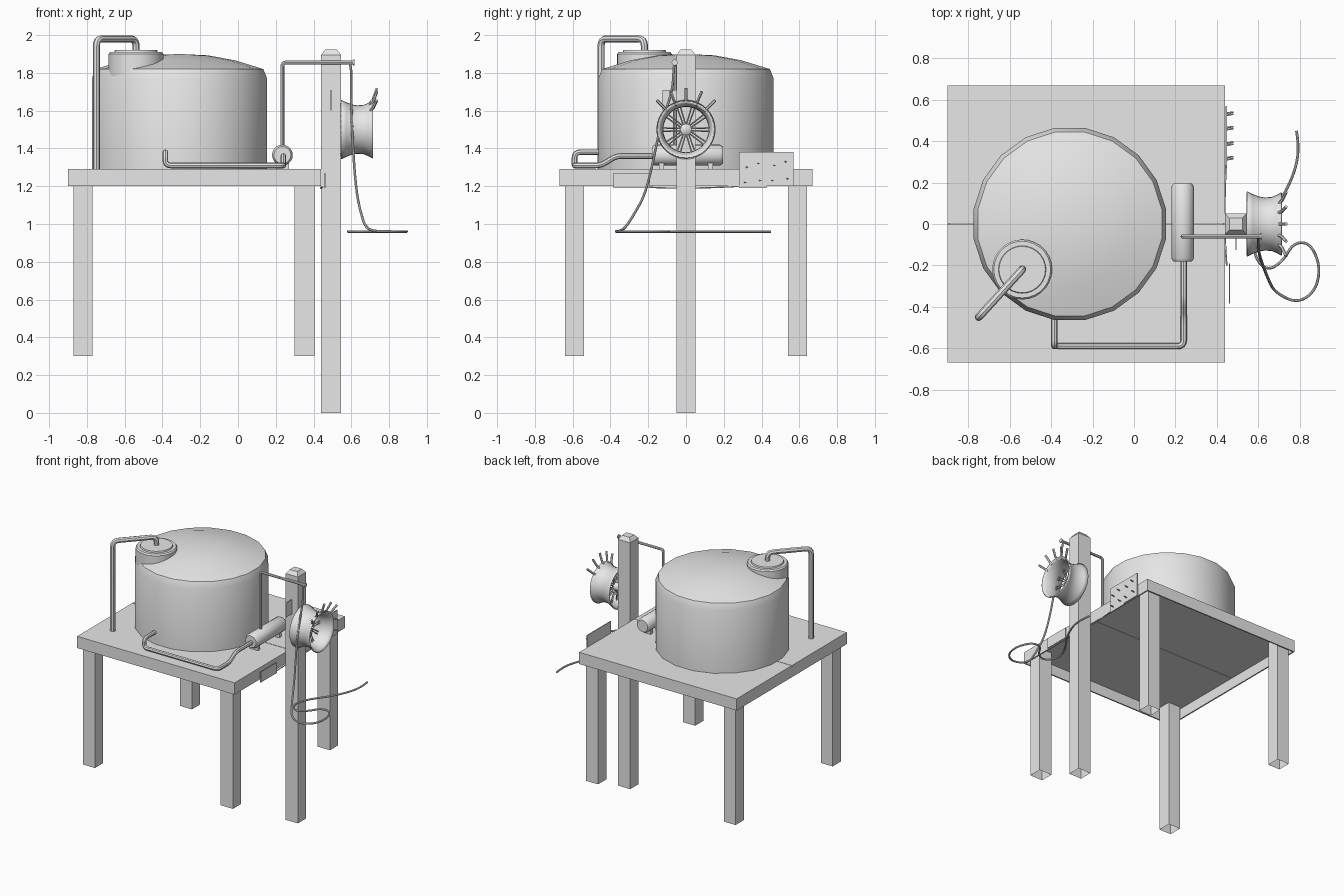
import bpy, bmesh, math
from math import sin, cos, pi, radians
from mathutils import Vector, Matrix

cube = bpy.data.objects.get("Cube")
if cube:
    bpy.data.objects.remove(cube, do_unlink=True)

grey = bpy.data.materials.new("plain_grey")
grey.use_nodes = True
grey.diffuse_color = (0.8, 0.8, 0.8, 1)
grey.node_tree.nodes["Principled BSDF"].inputs["Base Color"].default_value = (0.8, 0.8, 0.8, 1)


def finish(ob, smooth=True):
    ob.data.materials.clear()
    ob.data.materials.append(grey)
    bpy.ops.object.select_all(action='DESELECT')
    ob.select_set(True)
    bpy.context.view_layer.objects.active = ob
    if smooth:
        bpy.ops.object.shade_smooth_by_angle(angle=radians(35))
    return ob


def from_bmesh(name, bm, smooth=False):
    mesh = bpy.data.meshes.new(name)
    bmesh.ops.recalc_face_normals(bm, faces=bm.faces)
    bm.to_mesh(mesh)
    bm.free()
    ob = bpy.data.objects.new(name, mesh)
    bpy.context.collection.objects.link(ob)
    return finish(ob, smooth)


def box(name, lo, hi, open_bottom=False, tip=0):
    """Box between two corners; may lose its bottom or gain a blunt pyramid tip."""
    lo, hi = Vector(lo), Vector(hi)
    bm = bmesh.new()
    size = Matrix.Diagonal((*(hi - lo), 1))
    bmesh.ops.create_cube(bm, size=1, matrix=Matrix.Translation((lo + hi) / 2) @ size)
    bm.normal_update()
    top = max(bm.faces, key=lambda f: f.calc_center_median().z)
    bottom = min(bm.faces, key=lambda f: f.calc_center_median().z)
    if tip:
        bmesh.ops.inset_individual(bm, faces=[top], thickness=0.03, depth=tip)
    if open_bottom:
        bmesh.ops.delete(bm, geom=[bottom], context='FACES')
    return from_bmesh(name, bm)


def lathe(name, profile, sides, centre, axis='Z', turn=0):
    """Revolve (radius, height) points about an axis through centre."""
    bm = bmesh.new()
    verts = [bm.verts.new((r, 0, h)) for r, h in profile]
    edges = [bm.edges.new(pair) for pair in zip(verts, verts[1:])]
    bmesh.ops.spin(bm, geom=verts + edges, cent=(0, 0, 0), axis=(0, 0, 1),
                   angle=2 * pi, steps=sides, use_merge=False)
    bmesh.ops.remove_doubles(bm, verts=bm.verts, dist=0.0005)
    rot = {'Z': Matrix(), 'Y': Matrix.Rotation(-pi / 2, 4, 'X'),
           'X': Matrix.Rotation(pi / 2, 4, 'Y')}[axis]
    spin = Matrix.Rotation(turn, 4, 'Z')
    bmesh.ops.transform(bm, matrix=Matrix.Translation(centre) @ rot @ spin, verts=bm.verts)
    return from_bmesh(name, bm, True)


def tube(name, points, radius, bend=0.0, spline='POLY', sides=2):
    """Round tube along a path, with rounded corners or as a flowing curve."""
    pts = [Vector(p) for p in points]
    path = [pts[0]]
    for a, b, c in zip(pts, pts[1:], pts[2:]):
        if bend == 0:
            path.append(b)
            continue
        p = b + (a - b).normalized() * bend
        q = b + (c - b).normalized() * bend
        path += [p.lerp(b, t / 4).lerp(b.lerp(q, t / 4), t / 4) for t in range(5)]
    path.append(pts[-1])
    curve = bpy.data.curves.new(name, 'CURVE')
    curve.dimensions = '3D'
    curve.bevel_depth = radius
    curve.bevel_resolution = sides
    curve.use_fill_caps = True
    s = curve.splines.new(spline)
    s.points.add(len(path) - 1)
    for sp, p in zip(s.points, path):
        sp.co = (*p, 1)
    if spline == 'NURBS':
        s.use_endpoint_u = True
        s.order_u = 3
        s.resolution_u = 5
    ob = bpy.data.objects.new(name, curve)
    bpy.context.collection.objects.link(ob)
    bpy.ops.object.select_all(action='DESELECT')
    ob.select_set(True)
    bpy.context.view_layer.objects.active = ob
    bpy.ops.object.convert(target='MESH')
    return finish(bpy.context.view_layer.objects.active)


# Platform: two deck halves over a hollow rim
for label, s in (("front", -1), ("back", 1)):
    ys = sorted((s * 0.002, s * 0.67))
    box(f"deck_{label}", (-0.9, ys[0], 1.28), (0.44, ys[1], 1.29))
    ys = sorted((s * 0.66, s * 0.67))
    box(f"rim_{label}", (-0.9, ys[0], 1.2), (0.44, ys[1], 1.281))
    # Hollow legs
    ys = sorted((s * 0.54, s * 0.64))
    box(f"right_{label}_leg", (-0.87, ys[0], 0.3), (-0.77, ys[1], 1.28), True)
    box(f"left_{label}_leg", (0.30, ys[0], 0.3), (0.405, ys[1], 1.28), True)
box("rim_right", (-0.9, -0.66, 1.2), (-0.89, 0.66, 1.281))
box("rim_left", (0.43, -0.66, 1.2), (0.44, 0.66, 1.281))

# Tall post with a blunt pyramid tip
box("post", (0.44, -0.05, 0), (0.545, 0.05, 1.895), True, tip=0.028)

# Water tank and its hatch
lathe("tank", [(0, 1.29), (0.47, 1.29), (0.47, 1.77), (0.45, 1.82), (0.3, 1.866),
               (0.15, 1.893), (0, 1.9)], 20, (-0.31, 0, 0), turn=pi / 20)
lathe("tank_hatch", [(0.145, 1.78), (0.145, 1.9), (0.137, 1.91), (0.115, 1.91),
                     (0.112, 1.92), (0, 1.92)], 28, (-0.54, -0.22, 0))

# Pipes
tube("filling_pipe", [(-0.54, -0.22, 1.9), (-0.54, -0.22, 1.98), (-0.75, -0.45, 1.98),
                      (-0.75, -0.45, 1.28)], 0.019, 0.04)
tube("outlet_pipe", [(-0.385, -0.43, 1.38), (-0.385, -0.59, 1.38), (-0.385, -0.59, 1.31),
                     (0.24, -0.59, 1.31), (0.24, -0.45, 1.31), (0.24, -0.37, 1.36),
                     (0.24, -0.17, 1.36)], 0.015, 0.03)
tube("riser_pipe", [(0.235, -0.06, 1.38), (0.235, -0.06, 1.855), (0.61, -0.06, 1.855)],
     0.01, 0.02)
lathe("riser_end_cap", [(0, 0), (0.016, 0), (0.016, 0.008), (0, 0.008)], 12,
      (0.61, -0.06, 1.855), 'X')

# Pump with two feet
lathe("pump", [(0, -0.18), (0.045, -0.18), (0.055, -0.165), (0.055, 0.18),
               (0.045, 0.195), (0, 0.195)], 20, (0.235, 0, 1.365), 'Y')
for y in (-0.13, 0.13):
    box("pump_foot", (0.2, y - 0.013, 1.288), (0.27, y + 0.013, 1.34))

# Hose reel: flared open drum, hub, spokes and hanger pegs
drum = lathe("reel_drum", [(0.157, 0), (0.145, 0.025), (0.133, 0.055), (0.128, 0.085),
                           (0.131, 0.12), (0.142, 0.145), (0.153, 0.165)],
             32, (0.547, 0, 1.5), 'X')
shell = drum.modifiers.new("thickness", 'SOLIDIFY')
shell.thickness = 0.008
lathe("reel_hub", [(0, 0), (0.03, 0), (0.03, 0.06), (0.015, 0.07), (0, 0.07)], 12,
      (0.545, 0, 1.5), 'X')


def radial(r, degrees, x):
    a = radians(degrees)
    return Vector((x, r * cos(a), 1.5 + r * sin(a)))


for i in range(10):
    for side in (-1, 1):
        tube("reel_spoke", [radial(0.025, i * 36 + side * 14, 0.6),
                            radial(0.128, i * 36 + side * 4, 0.61)], 0.004, sides=0)
for i in range(5):
    angle = 45 + i * 22.5
    tube("hanger_peg", [radial(0.14, angle, 0.7), radial(0.16, angle, 0.715),
                        radial(0.218, angle, 0.735)], 0.008, sides=1)

# Hose: drops from the riser, loops near the ground and trails off
tube("hose", [(0.59, -0.06, 1.855), (0.6, -0.065, 1.83), (0.6, -0.07, 1.72),
              (0.6, -0.1, 1.62), (0.605, -0.145, 1.48), (0.615, -0.18, 1.3),
              (0.63, -0.22, 1.15), (0.65, -0.27, 1.06), (0.68, -0.33, 0.965),
              (0.79, -0.385, 0.96), (0.88, -0.32, 0.96), (0.9, -0.2, 0.96),
              (0.85, -0.09, 0.96), (0.77, -0.09, 0.96), (0.72, -0.18, 0.96),
              (0.64, -0.23, 0.96), (0.57, -0.14, 0.96), (0.61, -0.02, 0.96),
              (0.7, 0.1, 0.96), (0.77, 0.23, 0.96), (0.8, 0.36, 0.96),
              (0.785, 0.45, 0.96)], 0.007, spline='NURBS')

# Control plates with small bolts on the deck edge
for y, z in ((0.28, 1.19), (0.425, 1.2)):
    box("control_plate", (0.441, y, z), (0.449, y + 0.145, 1.38))
    for dy, dz in ((0.03, 0.03), (0.11, 0.04), (0.04, 0.11), (0.1, 0.13)):
        tube("plate_bolt", [(0.445, y + dy, z + dz), (0.48, y + dy + 0.006, z + dz)],
             0.004, sides=1)
box("name_plate", (0.458, -0.385, 1.19), (0.464, -0.19, 1.27))
box("post_plate", (0.49, -0.125, 1.6), (0.496, -0.045, 1.71))
tube("sagging_wire", [(0.448, -0.2, 1.195), (0.43, 0, 1.183), (0.445, 0.29, 1.2)],
     0.004, spline='NURBS', sides=1)
